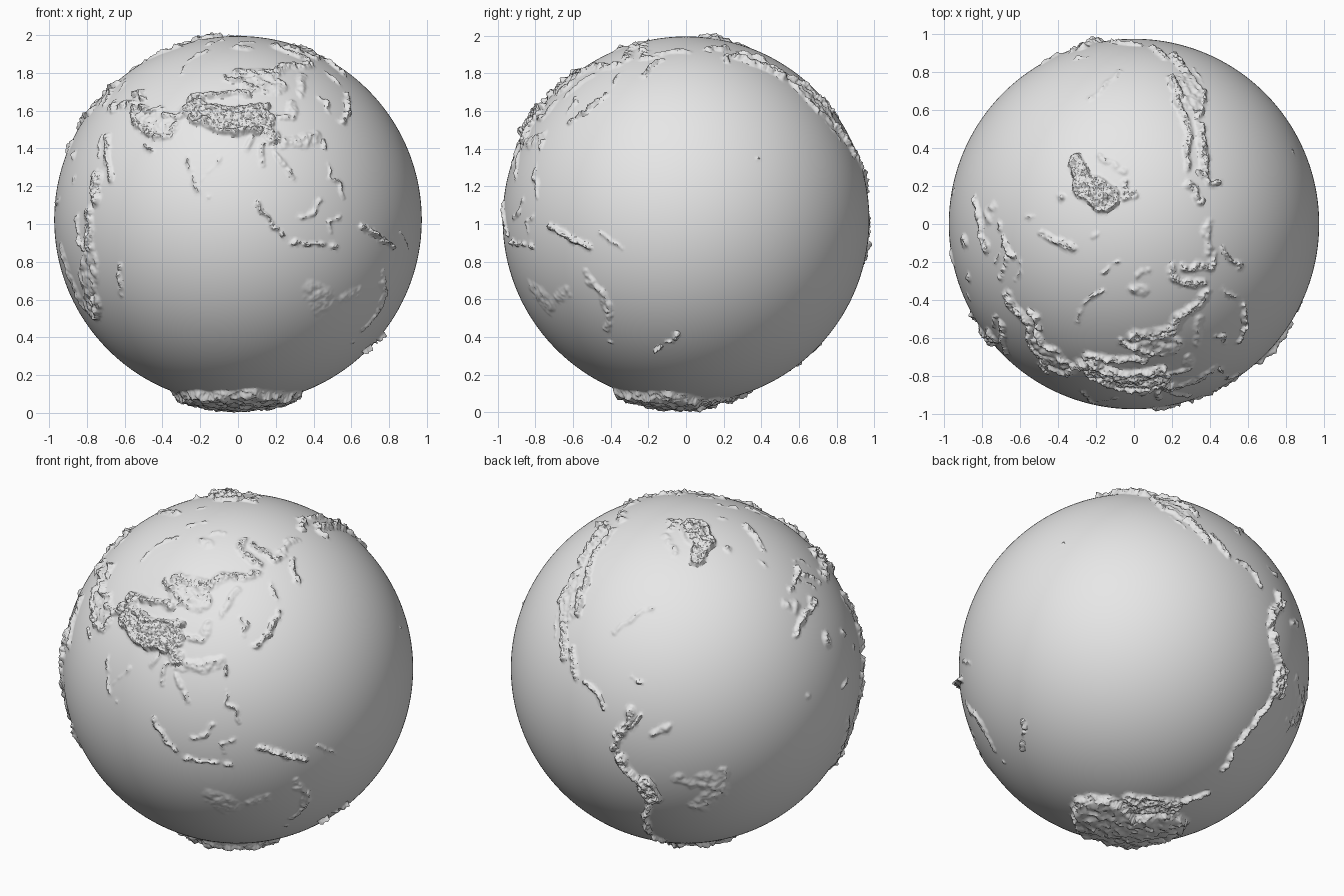
import bpy
import bmesh
import math
from mathutils import Vector, kdtree, noise

cube = bpy.data.objects.get("Cube")
if cube:
    bpy.data.objects.remove(cube, do_unlink=True)

RADIUS = 0.973
# Half widths of the land forms, on a unit sphere
HAIR, SLIM, MEDIUM, BROAD, WIDE, VAST = 0.014, 0.021, 0.03, 0.05, 0.085, 0.2
# Heights of the land forms
FAINT, LOW, MID, HIGH, TALL, ICE = 0.007, 0.011, 0.017, 0.024, 0.035, 0.04

landforms = []


def ridge(name, width, height, *path):
    landforms.append((name, width, height, 1.5, path))


def plateau(name, width, height, *path):
    landforms.append((name, width, height, 5.0, path))


# Central Asia
plateau("tibetan plateau", WIDE, HIGH, (76, 35), (84, 33), (98, 33))
ridge("himalaya", MEDIUM, TALL, (73, 36), (78, 32), (84, 29), (90, 28), (97, 29))
ridge("kunlun range", MEDIUM, TALL, (74, 38), (82, 36), (90, 37), (101, 38))
ridge("pamir knot", BROAD, TALL, (70, 37), (74, 39))
ridge("tian shan range", MEDIUM, HIGH, (70, 41), (78, 42), (86, 43), (94, 43))
ridge("altai range", MEDIUM, HIGH, (84, 50), (90, 49), (98, 46))
ridge("sayan and baikal hills", BROAD, MID, (90, 53), (100, 52), (108, 53), (118, 56))
plateau("mongolian plateau", WIDE, LOW, (96, 48), (106, 47))
ridge("yunnan highland", BROAD, HIGH, (98, 30), (101, 28), (102, 25))

# Northern and eastern Asia
ridge("stanovoy range", MEDIUM, MID, (118, 56), (130, 56), (136, 58))
ridge("verkhoyansk range", MEDIUM, MID, (128, 72), (128, 67), (135, 62), (140, 61))
ridge("chersky range", MEDIUM, MID, (138, 69), (146, 65), (152, 62))
ridge("kolyma hills", MEDIUM, LOW, (152, 62), (162, 64), (172, 67), (-178, 66))
ridge("kamchatka", SLIM, MID, (157, 52), (160, 56), (164, 60))
ridge("sakhalin", HAIR, LOW, (143, 47), (143, 53))
ridge("japan", SLIM, MID, (131, 32), (135, 35), (138, 36), (140, 39), (143, 43))
ridge("korea", SLIM, LOW, (128, 36), (128, 40), (126, 42))
ridge("khingan range", MEDIUM, LOW, (118, 43), (121, 48), (124, 52))
ridge("qinling and taihang hills", MEDIUM, LOW, (104, 34), (111, 34), (113, 39))
ridge("south china hills", BROAD, LOW, (106, 25), (112, 25), (118, 27))
ridge("taiwan", HAIR, MID, (121, 23), (121, 25))
ridge("putorana hills", BROAD, LOW, (94, 69))
ridge("taymyr hills", SLIM, FAINT, (95, 74), (105, 75))

# Southern Asia and the islands
ridge("burma hills", SLIM, LOW, (95, 27), (93, 22))
ridge("thai hills", SLIM, LOW, (98, 24), (98, 17))
ridge("annam range", SLIM, LOW, (103, 21), (105, 18), (108, 13))
ridge("western ghats", HAIR, LOW, (73, 20), (75, 14), (77, 9))
ridge("eastern ghats", HAIR, FAINT, (78, 12), (80, 15), (84, 19))
ridge("ceylon", HAIR, LOW, (81, 7))
ridge("philippines", HAIR, LOW, (121, 18), (121, 14), (124, 11), (125, 7))
ridge("sumatra", SLIM, MID, (96, 5), (100, 0), (104, -5))
ridge("java chain", HAIR, MID, (105, -7), (110, -7), (115, -8), (123, -8))
ridge("borneo", SLIM, LOW, (110, 1), (114, 2), (117, 6))
ridge("sulawesi", HAIR, LOW, (120, -5), (120, -1), (124, 1))
ridge("new guinea", SLIM, HIGH, (132, -2), (137, -4), (142, -6), (148, -9))
ridge("solomon chain", HAIR, FAINT, (152, -4), (156, -7), (160, -9))

# Middle East
ridge("zagros range", MEDIUM, HIGH, (44, 37), (48, 33), (52, 30), (57, 28))
ridge("elburz range", SLIM, HIGH, (48, 38), (52, 36), (58, 37))
plateau("iranian plateau", WIDE, LOW, (53, 33), (60, 33))
ridge("hindu kush", MEDIUM, HIGH, (62, 34), (67, 34), (71, 36))
ridge("baluch hills", MEDIUM, MID, (67, 31), (66, 27), (60, 27))
ridge("caucasus", SLIM, HIGH, (40, 43), (44, 43), (48, 41))
ridge("anatolia", BROAD, MID, (30, 38), (36, 38), (42, 39))
ridge("arabian scarp", MEDIUM, MID, (37, 27), (41, 20), (44, 15), (45, 13))
ridge("oman hills", HAIR, LOW, (56, 24), (59, 22))

# Africa
ridge("ethiopian highland", BROAD, HIGH, (38, 14), (38, 10), (39, 7))
ridge("eastern rift", BROAD, MID, (36, 2), (36, -2), (35, -8))
ridge("western rift", SLIM, MID, (30, 1), (29, -3), (32, -9))
plateau("southern plateau", WIDE, LOW, (34, -14), (30, -19), (28, -26), (24, -29))
ridge("drakensberg", SLIM, HIGH, (30, -24), (29, -29), (25, -32))
ridge("angolan scarp", BROAD, LOW, (14, -10), (16, -15), (17, -23), (19, -29))
ridge("madagascar", SLIM, MID, (49, -15), (47, -19), (46, -24))
ridge("cameroon hills", SLIM, LOW, (9, 5), (13, 7))
ridge("ahaggar", BROAD, MID, (6, 23))
ridge("tibesti", MEDIUM, MID, (18, 21))
ridge("darfur", MEDIUM, LOW, (24, 13))
ridge("atlas range", MEDIUM, MID, (-9, 30), (-4, 33), (4, 35), (9, 36))
ridge("guinea highland", MEDIUM, FAINT, (-10, 9))
ridge("red sea hills", HAIR, LOW, (34, 27), (36, 20))

# Europe
ridge("alps", SLIM, HIGH, (6, 45), (9, 46), (14, 47))
ridge("pyrenees", HAIR, MID, (-1, 43), (2, 43))
ridge("iberian highland", BROAD, LOW, (-6, 40), (-3, 38))
ridge("scandinavian range", MEDIUM, MID, (7, 60), (11, 63), (16, 67), (22, 69))
ridge("carpathians", HAIR, LOW, (18, 49), (24, 48), (25, 45))
ridge("balkan range", SLIM, MID, (15, 45), (20, 42), (22, 39))
ridge("apennines", HAIR, LOW, (9, 44), (13, 42), (16, 39))
ridge("urals", HAIR, LOW, (59, 53), (59, 60), (65, 67))
ridge("scottish hills", HAIR, FAINT, (-5, 57), (-3, 54))
ridge("iceland", MEDIUM, MID, (-19, 65))
ridge("svalbard", MEDIUM, LOW, (16, 78))
ridge("novaya zemlya", HAIR, LOW, (55, 72), (60, 75), (67, 77))

# North America
ridge("brooks range", MEDIUM, MID, (-162, 68), (-152, 68), (-142, 69))
ridge("alaska range", SLIM, HIGH, (-154, 60), (-150, 63), (-142, 62))
ridge("pacific coast range", MEDIUM, HIGH, (-142, 61), (-136, 59), (-130, 55), (-124, 50))
ridge("northern rockies", MEDIUM, MID, (-135, 65), (-128, 62), (-122, 56), (-115, 50))
ridge("southern rockies", MEDIUM, HIGH, (-115, 50), (-110, 45), (-107, 40), (-105, 36))
plateau("great basin", WIDE, LOW, (-116, 43), (-114, 39), (-110, 36))
ridge("cascades and sierra", SLIM, MID, (-121, 49), (-121, 43), (-118, 36))
ridge("western sierra madre", MEDIUM, HIGH, (-109, 31), (-106, 26), (-103, 21))
ridge("eastern sierra madre", MEDIUM, MID, (-101, 25), (-98, 20), (-96, 17))
ridge("central american chain", HAIR, MID, (-92, 15), (-86, 13), (-83, 9))
ridge("baja", HAIR, FAINT, (-116, 32), (-112, 26))
ridge("appalachians", SLIM, FAINT, (-85, 34), (-80, 38), (-74, 43), (-71, 45))
ridge("baffin coast", MEDIUM, LOW, (-64, 66), (-70, 70), (-78, 73))
ridge("ellesmere", MEDIUM, MID, (-80, 77), (-75, 81), (-88, 81))
ridge("antilles", HAIR, LOW, (-75, 20), (-71, 19))
ridge("hawaii", HAIR, MID, (-156, 20))
plateau("southern greenland ice", BROAD, HIGH, (-46, 63), (-43, 68))
plateau("northern greenland ice", WIDE, HIGH, (-39, 71), (-42, 78))

# South America
ridge("northern andes", MEDIUM, HIGH, (-73, 10), (-75, 5), (-78, 0), (-79, -5))
ridge("eastern cordillera", HAIR, MID, (-70, 9), (-74, 4))
ridge("central andes", MEDIUM, TALL, (-78, -7), (-75, -12), (-70, -16), (-67, -22))
plateau("altiplano", BROAD, HIGH, (-69, -16), (-67, -23))
ridge("southern andes", SLIM, HIGH, (-68, -24), (-70, -31), (-71, -38), (-73, -47), (-68, -55))
ridge("guiana highland", MEDIUM, LOW, (-66, 3), (-61, 5))
ridge("brazilian highland", WIDE, LOW, (-48, -15), (-44, -19), (-49, -26))
ridge("bahia hills", MEDIUM, LOW, (-42, -11), (-42, -21))
ridge("mato grosso", BROAD, FAINT, (-58, -14), (-53, -16))

# Australia and New Zealand
ridge("dividing range", MEDIUM, LOW, (145, -17), (150, -24), (151, -31), (147, -37))
ridge("western desert", WIDE, FAINT, (117, -23), (122, -27))
ridge("central desert", BROAD, FAINT, (129, -25), (135, -23))
ridge("tasmania", HAIR, LOW, (146, -42))
ridge("new zealand south", HAIR, HIGH, (167, -46), (170, -43), (173, -41))
ridge("new zealand north", HAIR, MID, (175, -40), (177, -38))

# Antarctica
plateau("eastern ice cap", VAST, ICE, (0, -81), (50, -79), (100, -78), (150, -80))
plateau("western ice cap", WIDE, MID, (-70, -77), (-100, -80), (-130, -80))
ridge("antarctic peninsula", SLIM, HIGH, (-68, -76), (-66, -70), (-58, -64))
ridge("transantarctic range", MEDIUM, ICE, (165, -72), (165, -80), (-170, -85))


def direction(place):
    lon, lat = map(math.radians, place)
    return Vector((-math.cos(lon) * math.cos(lat), -math.sin(lon) * math.cos(lat), math.sin(lat)))


def samples(path, width):
    points = [direction(p) for p in path]
    yield points[0]
    for a, b in zip(points, points[1:]):
        steps = math.ceil(a.angle(b) / (width * 0.35))
        for i in range(1, steps + 1):
            yield a.lerp(b, i / steps).normalized()


def measure(verts):
    """Lift of each vertex, with the coastlines made ragged by warping."""
    tree = kdtree.KDTree(len(verts))
    for i, v in enumerate(verts):
        v.co.normalize()
        tree.insert(v.co + noise.noise_vector(v.co * 14) * 0.022, i)
    tree.balance()
    lift = [0.0] * len(verts)
    for _, width, height, steepness, path in landforms:
        for point in samples(path, width):
            for _, i, dist in tree.find_range(point, width):
                rise = height * min(1.0, steepness * (1 - dist / width))
                lift[i] = max(lift[i], rise)
    return lift


# Globe, refined only where land rises
bm = bmesh.new()
bmesh.ops.create_icosphere(bm, subdivisions=7, radius=1)
for threshold in (0.0, LOW):
    bm.verts.ensure_lookup_table()
    bm.verts.index_update()
    lift = measure(bm.verts)
    edges = [e for e in bm.edges
             if any(threshold < lift[v.index] < HIGH * 1.6 for v in e.verts)]
    bmesh.ops.subdivide_edges(bm, edges=edges[:70000], cuts=1, use_grid_fill=True)
bm.verts.ensure_lookup_table()
lift = measure(bm.verts)

# Rugged relief
for v, rise in zip(bm.verts, lift):
    if rise > 0:
        rough = noise.fractal(v.co * 26, 0.9, 2.0, 4)
        rise = max(0.0, rise + rough * min(rise, MID) - 0.001)
    v.co *= RADIUS + rise
base = min(v.co.z for v in bm.verts)
bmesh.ops.translate(bm, verts=bm.verts, vec=(0, 0, -base))
bmesh.ops.triangulate(bm, faces=[f for f in bm.faces if len(f.verts) > 4])

mesh = bpy.data.meshes.new("relief_globe")
bm.to_mesh(mesh)
bm.free()
globe = bpy.data.objects.new("relief_globe", mesh)
bpy.context.collection.objects.link(globe)

grey = bpy.data.materials.new("plain_grey")
grey.use_nodes = True
grey.diffuse_color = (0.8, 0.8, 0.8, 1)
grey.node_tree.nodes["Principled BSDF"].inputs["Base Color"].default_value = (0.8, 0.8, 0.8, 1)
mesh.materials.append(grey)

bpy.context.view_layer.objects.active = globe
globe.select_set(True)
bpy.ops.object.shade_smooth_by_angle(angle=math.radians(40))
